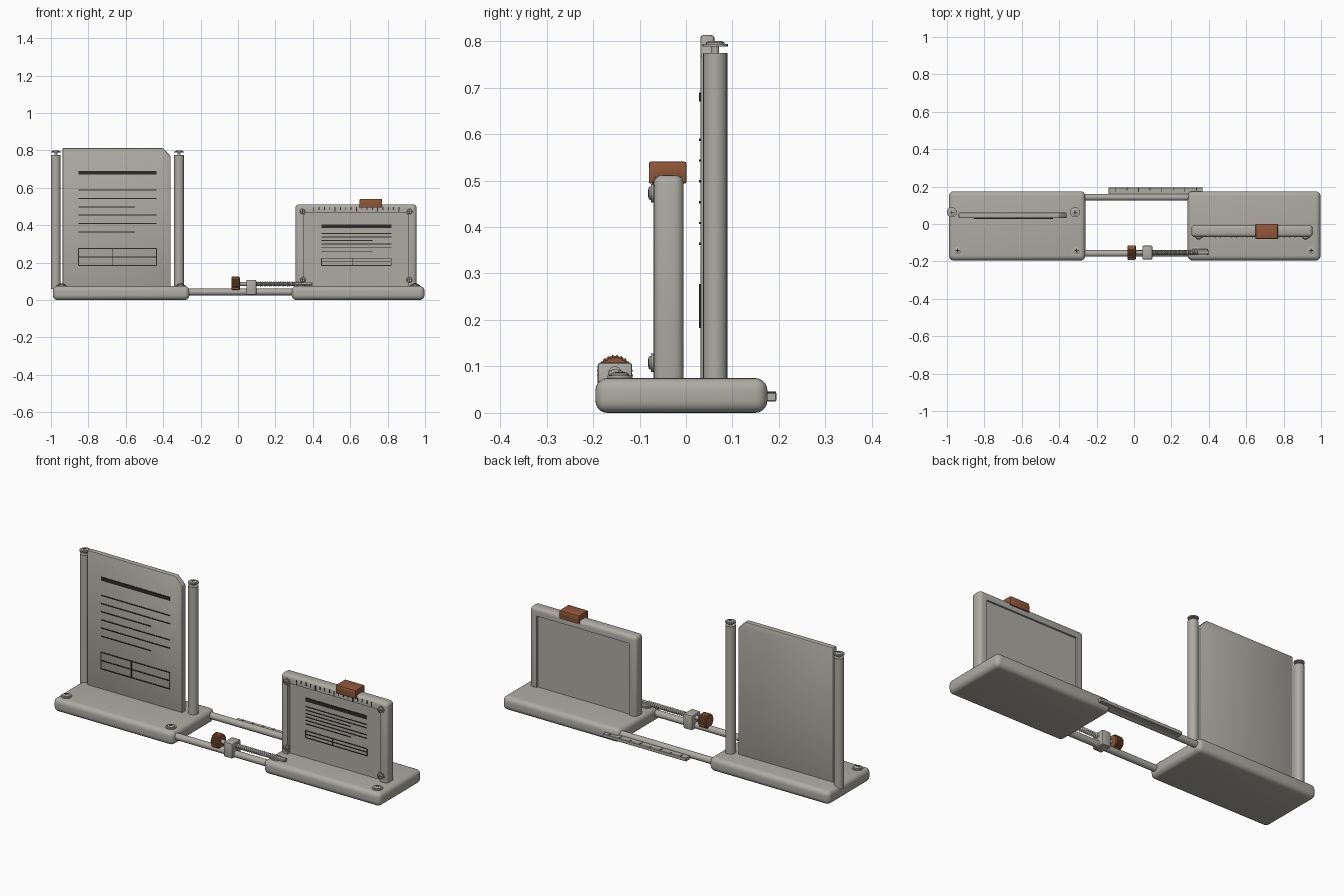
import bpy, bmesh, math
from mathutils import Matrix, Vector

if "Cube" in bpy.data.objects:
    bpy.data.objects.remove(bpy.data.objects["Cube"])


def material(name, rgb):
    m = bpy.data.materials.new(name)
    m.diffuse_color = (*rgb, 1)
    m.use_nodes = True
    m.node_tree.nodes["Principled BSDF"].inputs["Base Color"].default_value = m.diffuse_color
    return m


GREY = material("warm_grey", (0.42, 0.41, 0.365))
BROWN = material("copper_brown", (0.28, 0.10, 0.042))
DARK = material("dark_ink", (0.03, 0.022, 0.02))


def finish(bm, name, mat, smooth=True):
    bmesh.ops.recalc_face_normals(bm, faces=bm.faces)
    me = bpy.data.meshes.new(name)
    bm.to_mesh(me)
    bm.free()
    ob = bpy.data.objects.new(name, me)
    bpy.context.collection.objects.link(ob)
    me.materials.append(mat)
    if smooth:
        bpy.ops.object.select_all(action='DESELECT')
        bpy.context.view_layer.objects.active = ob
        ob.select_set(True)
        bpy.ops.object.shade_smooth_by_angle(angle=math.radians(35))
    return ob


def add_box(bm, lo, hi):
    lo, hi = Vector(lo), Vector(hi)
    bmesh.ops.create_cube(bm, size=1, matrix=Matrix.Translation((lo + hi) / 2) @ Matrix.Diagonal((*(hi - lo), 1)))


def rounded_box(lo, hi, r, seg=4):
    bm = bmesh.new()
    add_box(bm, lo, hi)
    if r:
        bmesh.ops.bevel(bm, geom=bm.edges[:], offset=r, segments=seg, profile=0.5, affect='EDGES')
    return bm


def box(name, lo, hi, mat=GREY, r=0.0, seg=3):
    return finish(rounded_box(lo, hi, r, seg), name, mat)


def lathe(name, profile, origin, axis, mat=GREY, n=24):
    """Spin (radius, distance) points around an axis through origin."""
    bm = bmesh.new()
    rot = Vector((0, 0, 1)).rotation_difference(Vector(axis)).to_matrix()
    rings = [[bm.verts.new(Vector(origin) + rot @ Vector((r * math.cos(math.tau * i / n),
                                                          r * math.sin(math.tau * i / n), h)))
              for i in range(n)] for r, h in profile]
    for a, b in zip(rings, rings[1:]):
        for i in range(n):
            bm.faces.new((a[i], a[(i + 1) % n], b[(i + 1) % n], b[i]))
    bm.faces.new(rings[0])
    bm.faces.new(rings[-1])
    return finish(bm, name, mat)


def rod(name, start, length, r, axis, mat=GREY):
    return lathe(name, [(r, 0), (r, length)], start, axis, mat)


def screw(name, origin, axis, r):
    # Washer, raised head and a thin cross in the drive
    lathe(name, [(r, 0), (r, .006), (r * .72, .006), (r * .72, .009), (r * .55, .012)], origin, axis)
    bm = bmesh.new()
    a, c = Vector(axis), Vector(origin)
    u, v = Vector((1, 0, 0)), a.cross(Vector((1, 0, 0)))
    for p, q in ((u, v), (v, u)):
        d = [abs(p[i]) * r * .4 + abs(q[i]) * r * .08 + abs(a[i]) * .0005 for i in range(3)]
        m = c + a * .0122
        add_box(bm, m - Vector(d), m + Vector(d))
    finish(bm, name + "_cross", DARK, False)


# Two sliding bases
for side, x0, x1 in (("left", -.99, -.26), ("right", .287, .997)):
    box(side + "_base", (x0, -.195, 0), (x1, .175, .075), r=.026, seg=5)
for i, x in enumerate((-.943, -.307, .335, .947)):
    screw(f"base_screw_{i}", (x, -.142, .075), (0, 0, 1), .027)

# Tall panel with a clipped corner
bm = bmesh.new()
outline = [(-.938, .06), (-.36, .06), (-.36, .77), (-.403, .813), (-.938, .813)]
face = bm.faces.new([bm.verts.new((x, .031, z)) for x, z in outline])
new = bmesh.ops.extrude_face_region(bm, geom=[face])
bmesh.ops.translate(bm, vec=(0, .03, 0), verts=[g for g in new['geom'] if isinstance(g, bmesh.types.BMVert)])
bmesh.ops.recalc_face_normals(bm, faces=bm.faces)
bmesh.ops.bevel(bm, geom=bm.edges[:], offset=.006, segments=2, profile=0.5, affect='EDGES')
finish(bm, "tall_panel", GREY)

# Round posts beside the tall panel
for i, x in enumerate((-.974, -.315)):
    rod(f"post_{i}", (x, .063, .06), .715, .026, (0, 0, 1))
    rod(f"post_neck_{i}", (x, .063, .77), .02, .008, (0, 0, 1))
    screw(f"post_screw_{i}", (x, .063, .788), (0, 0, 1), .027)

# Low frame with shallow recesses in front and back
bm = rounded_box((.307, -.07, .03), (.955, -.005, .512), .02, 4)
bm.normal_update()
for sign, depth in ((-1, .02), (1, .01)):
    f = max((f for f in bm.faces if f.normal.y * sign > .99), key=lambda f: f.calc_area())
    bmesh.ops.inset_region(bm, faces=[f], thickness=.034)
    ext = bmesh.ops.extrude_face_region(bm, geom=[f])
    bmesh.ops.delete(bm, geom=[f], context='FACES_ONLY')
    bmesh.ops.translate(bm, vec=(0, -sign * depth, 0),
                        verts=[g for g in ext['geom'] if isinstance(g, bmesh.types.BMVert)])
finish(bm, "low_frame", GREY)
for i, (x, z) in enumerate([(x, z) for x in (.345, .918) for z in (.108, .473)]):
    screw(f"frame_screw_{i}", (x, -.069, z), (0, -1, 0), .02)


def printed_sheet(name, x0, x1, top, scale, y, line):
    # Heading bar, six rules and a small table
    bm = bmesh.new()

    def bar(a, b, z, h):
        add_box(bm, (a, y - .003, z - h / 2), (b, y + .003, z + h / 2))
    bar(x0, x1, top, .02)
    for i in range(6):
        end = x0 + (x1 - x0) * (.727 if i in (2, 5) else 1)
        bar(x0, end, top - scale * (.092 + i * .0448), line)
    z1, z0 = top - scale * .405, top - scale * .495
    for z in (z0, (z0 + z1) / 2, z1):
        bar(x0, x1, z, line)
    for t in (0, .44, 1):
        x = x0 + (x1 - x0) * t
        add_box(bm, (x - line / 2, y - .003, z0), (x + line / 2, y + .003, z1))
    finish(bm, name, DARK, False)


printed_sheet("tall_panel_rules", -.853, -.436, .68, 1, .031, .005)
printed_sheet("low_frame_rules", .446, .82, .395, .424, -.05, .004)

# Measuring ticks along the top of the low frame
bm = bmesh.new()
for i in range(17):
    x, h = .405 + i * .0285, (.026 if i % 4 == 0 else .017)
    add_box(bm, (x - .0025, -.072, .498 - h), (x + .0025, -.066, .498))
finish(bm, "frame_ticks", DARK, False)

# Sliding clip over the frame top
box("clip_top", (.65, -.08, .505), (.77, .001, .541), BROWN, .005, 2)
for n, a, b in (("front", -.08, -.066), ("back", -.009, .001)):
    box(f"clip_{n}_lip", (.65, a, .494), (.77, b, .53), BROWN, .003, 2)

# Guide rods between the bases
for n, y in (("front", -.157), ("back", .143)):
    rod(n + "_guide_rod", (-.32, y, .043), .67, .018, (1, 0, 0))

# Ruler along the back rod
box("ruler", (-.137, .155, .025), (.367, .195, .044), r=.002, seg=1)
bm = bmesh.new()
for i in range(8):
    x = -.1 + i * .062
    add_box(bm, (x - .002, .178 if i % 2 else .17, .043), (x + .002, .194, .0455))
finish(bm, "ruler_ticks", DARK, False)

# Adjusting screw: knurled knob, carrier block, thread and pointer
SY, SZ = -.153, .086
bm = bmesh.new()
N = 48
rings = [[bm.verts.new((x, SY + r * k * math.cos(math.tau * i / N), SZ + r * k * math.sin(math.tau * i / N)))
          for i in range(N) for k in (1 if i % 2 else .92,)]
         for x, r in ((-.036, .034), (-.031, .039), (.006, .039), (.011, .034))]
for a, b in zip(rings, rings[1:]):
    for i in range(N):
        bm.faces.new((a[i], a[(i + 1) % N], b[(i + 1) % N], b[i]))
bm.faces.new(rings[0])
bm.faces.new(rings[-1])
finish(bm, "knob", BROWN, False)
rod("knob_shaft", (0, SY, SZ), .06, .011, (1, 0, 0))
box("carrier_block", (.045, -.19, .027), (.098, -.116, .108), r=.006, seg=2)
thread = [(.014 if i % 2 else .009, i * .006) for i in range(43)]
lathe("thread", thread, (.09, SY, SZ), (1, 0, 0), n=20)
rod("thread_end", (.345, SY, SZ), .053, .009, (1, 0, 0))
box("pointer", (.31, -.167, .081), (.395, -.135, .091), r=.003, seg=2)
